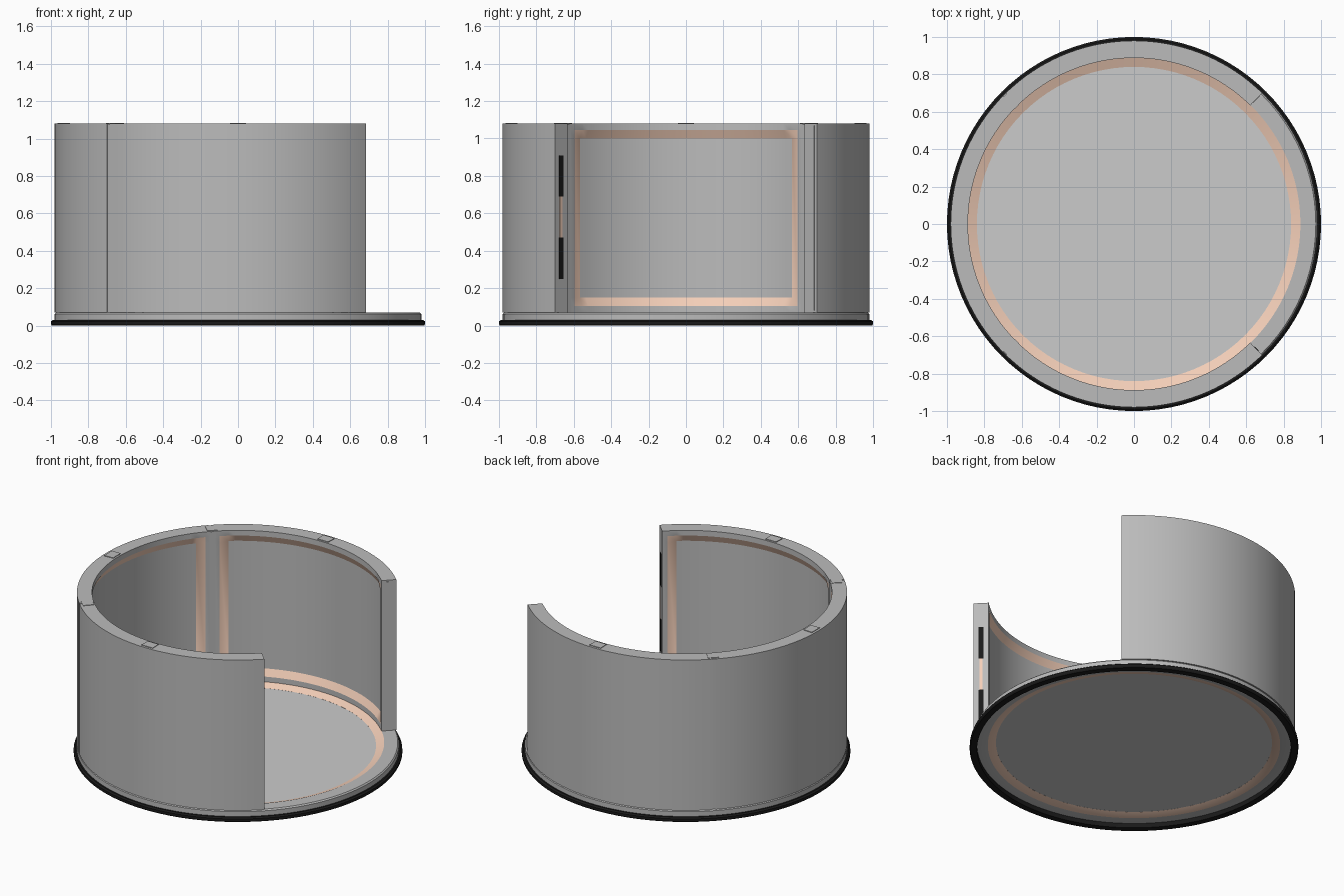
import bpy, bmesh, math
from math import radians, sin, cos, pi

if "Cube" in bpy.data.objects:
    bpy.data.objects.remove(bpy.data.objects["Cube"])


def material(name, rgb):
    m = bpy.data.materials.new(name)
    m.diffuse_color = (*rgb, 1)
    m.use_nodes = True
    m.node_tree.nodes["Principled BSDF"].inputs["Base Color"].default_value = m.diffuse_color
    return m


GREY = material("grey_metal", (0.5, 0.5, 0.5))
PEACH = material("peach_light", (0.9, 0.62, 0.48))
BLACK = material("black_rubber", (0.01, 0.01, 0.01))


def finish(name, bm, mats):
    bmesh.ops.recalc_face_normals(bm, faces=bm.faces)
    me = bpy.data.meshes.new(name)
    bm.to_mesh(me)
    bm.free()
    ob = bpy.data.objects.new(name, me)
    bpy.context.collection.objects.link(ob)
    for m in mats:
        me.materials.append(m)
    bpy.ops.object.select_all(action='DESELECT')
    ob.select_set(True)
    bpy.context.view_layer.objects.active = ob
    bpy.ops.object.shade_smooth_by_angle(angle=radians(20))
    return ob


def polar(bm, r, a, z):
    return bm.verts.new((r * cos(a), r * sin(a), z))


def lathe(name, profile, mats, mat_of=lambda i: 0, seg=96):
    """Ring with a closed (r, z) profile."""
    bm = bmesh.new()
    rings = [[polar(bm, r, 2 * pi * k / seg, z) for r, z in profile] for k in range(seg)]
    n = len(profile)
    for k in range(seg):
        a, b = rings[k], rings[(k + 1) % seg]
        for i in range(n):
            j = (i + 1) % n
            bm.faces.new((a[i], b[i], b[j], a[j])).material_index = mat_of(i)
    return finish(name, bm, mats)


def arc_block(name, r0, r1, deg0, deg1, z0, z1, mat, seg=2):
    """Curved block between two radii, angles and heights."""
    bm = bmesh.new()
    rows = []
    for k in range(seg + 1):
        a = radians(deg0 + (deg1 - deg0) * k / seg)
        rows.append([polar(bm, r, a, z) for r, z in ((r0, z0), (r1, z0), (r1, z1), (r0, z1))])
    for a, b in zip(rows, rows[1:]):
        for i in range(4):
            j = (i + 1) % 4
            bm.faces.new((a[i], b[i], b[j], a[j]))
    bm.faces.new(rows[0])
    bm.faces.new(rows[-1])
    return finish(name, bm, [mat])


def wall_panel(name, centre, half=44.4, z0=0.07, z1=1.08):
    """Curved panel: flat frame, sloped light strip and recessed pane inside."""
    frame, strip, n = half - 2.2, half - 5.8, 30
    angs = [-half, -frame] + [-strip + 2 * strip * i / n for i in range(n + 1)] + [frame, half]
    zs = [z0, z0 + 0.035, z0 + 0.08, z1 - 0.08, z1 - 0.035, z1]
    C, R = len(angs), len(zs)
    bm = bmesh.new()
    inner, outer = [], []
    for c, d in enumerate(angs):
        a = radians(centre + d)
        pane = 2 <= c <= C - 3
        inner.append([polar(bm, 0.91 if pane and 2 <= r <= 3 else 0.888, a, z)
                      for r, z in enumerate(zs)])
        outer.append([polar(bm, 0.98, a, z) for z in zs])
    for c in range(C - 1):
        for r in range(R - 1):
            f = bm.faces.new((inner[c][r], inner[c + 1][r], inner[c + 1][r + 1], inner[c][r + 1]))
            border = c in (0, C - 2) or r in (0, R - 2)
            pane = 2 <= c <= C - 4 and r == 2
            f.material_index = 0 if border or pane else 1
            bm.faces.new((outer[c][r], outer[c][r + 1], outer[c + 1][r + 1], outer[c + 1][r]))
        for r in (0, R - 1):
            bm.faces.new((inner[c][r], inner[c + 1][r], outer[c + 1][r], outer[c][r]))
    for c in (0, C - 1):
        for r in range(R - 1):
            bm.faces.new((inner[c][r], inner[c][r + 1], outer[c][r + 1], outer[c][r]))
    return finish(name, bm, [GREY, PEACH])


# Base: rubber foot, metal rim with sloped light strip, thin floor
lathe("foot_ring", [(0.955, 0.0), (0.995, 0.0), (1.0, 0.008), (1.0, 0.022), (0.99, 0.03), (0.955, 0.03)], [BLACK])
lathe("base_rim",
      [(0.98, 0.03), (0.98, 0.062), (0.972, 0.07), (0.89, 0.07), (0.84, 0.05), (0.84, 0.045), (0.89, 0.03)],
      [GREY, PEACH], lambda i: 1 if i in (3, 5) else 0)
bpy.ops.mesh.primitive_cylinder_add(vertices=96, radius=0.842, depth=0.004, location=(0, 0, 0.0475))
bpy.context.object.name = "floor_disc"

# Three wall panels, open towards +x
for name, centre in (("back_panel", 90), ("left_panel", 180), ("front_panel", 270)):
    wall_panel(name, centre)
    arc_block(name + "_top_latch", 0.9, 0.965, centre - 2.5, centre + 2.5, 1.078, 1.084, GREY)

# Joints between neighbouring panels
for deg in (135, 225):
    arc_block(f"joint_post_{deg}", 0.886, 0.975, deg - 1.2, deg + 1.2, 0.07, 1.078, GREY)
    arc_block(f"joint_cap_{deg}", 0.895, 0.965, deg - 2, deg + 2, 1.078, 1.083, GREY)

# Contacts on the free ends of the wall
for i, z in enumerate((0.25, 0.69)):
    arc_block(f"end_contact_{i}", 0.92, 0.95, 314, 314.55, z, z + 0.22, BLACK, 1)
arc_block("end_light", 0.925, 0.945, 314, 314.5, 0.47, 0.69, PEACH, 1)
arc_block("end_seal", 0.91, 0.96, 45.45, 46, 0.08, 1.07, GREY, 1)
